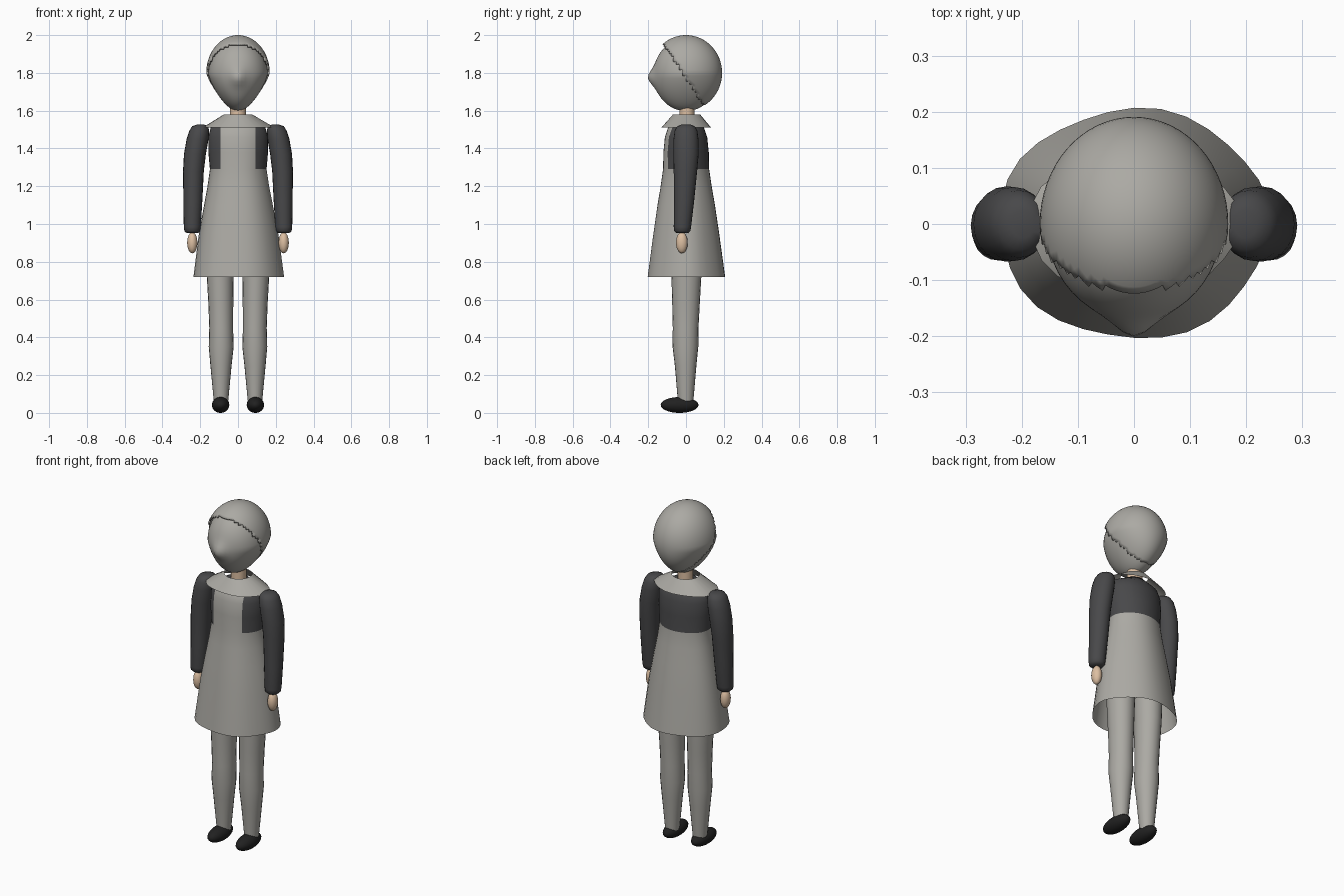
import bpy, bmesh, math
from mathutils import Vector

cube = bpy.data.objects.get("Cube")
if cube:
    bpy.data.objects.remove(cube, do_unlink=True)


def material(name, r, g, b):
    m = bpy.data.materials.new(name)
    m.use_nodes = True
    m.diffuse_color = (r, g, b, 1)
    bsdf = m.node_tree.nodes["Principled BSDF"]
    bsdf.inputs["Base Color"].default_value = (r, g, b, 1)
    bsdf.inputs["Roughness"].default_value = 0.8
    return m


GREY = material("light grey", 0.41, 0.40, 0.37)
DARK = material("dark grey", 0.065, 0.065, 0.068)
BLACK = material("shoe black", 0.015, 0.015, 0.015)
SKIN = material("skin", 0.72, 0.52, 0.36)


def finish(name, bm, mats, angle=50):
    bmesh.ops.recalc_face_normals(bm, faces=bm.faces)
    mesh = bpy.data.meshes.new(name)
    bm.to_mesh(mesh)
    bm.free()
    for m in mats:
        mesh.materials.append(m)
    ob = bpy.data.objects.new(name, mesh)
    bpy.context.collection.objects.link(ob)
    bpy.ops.object.select_all(action="DESELECT")
    ob.select_set(True)
    bpy.context.view_layer.objects.active = ob
    bpy.ops.object.shade_smooth_by_angle(angle=math.radians(angle))
    return ob


def loft(rings, sides, cap_start=True, cap_end=True, ripple=0.0):
    """Join elliptical rings (x, y, z, rx, ry), listed top to bottom."""
    bm = bmesh.new()
    loops = []
    for i, (x, y, z, rx, ry) in enumerate(rings):
        amount = ripple * i / (len(rings) - 1)
        loop = []
        for k in range(sides):
            a = math.tau * k / sides
            s = 1 + amount * math.sin(5 * a + 1)
            loop.append(bm.verts.new((x + rx * s * math.cos(a), y + ry * s * math.sin(a), z)))
        loops.append(loop)
    for a, b in zip(loops, loops[1:]):
        for k in range(sides):
            n = (k + 1) % sides
            bm.faces.new((a[k], a[n], b[n], b[k]))
    if cap_start:
        bm.faces.new(loops[0])
    if cap_end:
        bm.faces.new(loops[-1])
    return bm


def ellipsoid(centre, radii, u=24, v=16):
    bm = bmesh.new()
    bmesh.ops.create_uvsphere(bm, u_segments=u, v_segments=v, radius=1)
    for p in bm.verts:
        p.co = Vector([c + r * q for c, r, q in zip(centre, radii, p.co)])
    return bm


def taper_chin(bm, centre_z):
    for p in bm.verts:
        drop = max(0, centre_z - p.co.z) / 0.2
        p.co.x *= 1 - 0.36 * drop


# Face with a soft pointed nose
bm = ellipsoid((0, 0, 1.79), (0.157, 0.172, 0.192), 48, 32)
taper_chin(bm, 1.79)
for p in bm.verts:
    if p.co.y < 0:
        p.co.y -= 0.03 * math.exp(-(p.co.x / 0.04) ** 2 - ((p.co.z - 1.775) / 0.045) ** 2)
finish("face", bm, [GREY])

# Hair cap, cut along a slope from forehead to nape
bm = ellipsoid((0, 0, 1.8), (0.168, 0.191, 0.2), 64, 40)
taper_chin(bm, 1.8)
front = []
for f in bm.faces:
    c = f.calc_center_median()
    if c.y < -0.12 + 0.647 * (1.96 - c.z):
        front.append(f)
bmesh.ops.delete(bm, geom=front, context="FACES")
hair = finish("hair", bm, [GREY])
shell = hair.modifiers.new("thickness", "SOLIDIFY")
shell.thickness = 0.01
shell.offset = -1

# Neck
finish("neck", loft([(0, 0.005, 1.66, 0.042, 0.04), (0, 0.005, 1.55, 0.042, 0.04)], 24), [SKIN])

# Collar
finish("collar", loft([(0, 0.003, 1.58, 0.075, 0.072), (0, 0, 1.512, 0.188, 0.13)], 24,
                      False, False, 0.02), [GREY])

# Dress with dark blouse and light front bib
bm = loft([
    (0, 0, 1.555, 0.06, 0.055), (0, 0, 1.51, 0.145, 0.095), (0, 0, 1.46, 0.158, 0.112),
    (0, 0, 1.38, 0.158, 0.12), (0, 0, 1.29, 0.15, 0.122), (0, 0, 1.2, 0.163, 0.135),
    (0, 0, 1.1, 0.182, 0.152), (0, 0, 0.95, 0.21, 0.174), (0, 0, 0.72, 0.24, 0.205),
], 32, True, False, 0.02)
for side in (-1, 1):
    upper = [f for f in bm.faces if f.calc_center_median().z > 1.29]
    geom = upper + list({e for f in upper for e in f.edges}) + list({v for f in upper for v in f.verts})
    bmesh.ops.bisect_plane(bm, geom=geom, plane_co=(0.093 * side, 0, 0), plane_no=(1, 0, 0))
for f in bm.faces:
    c = f.calc_center_median()
    bib = abs(c.x) < 0.093 and c.y < -0.03 and c.z < 1.54
    f.material_index = 1 if c.z > 1.29 and not bib else 0
finish("dress", bm, [GREY, DARK])

for side, label in ((1, "left"), (-1, "right")):
    # Sleeve
    finish(label + "_sleeve", loft([
        (side * 0.198, 0, 1.526, 0.02, 0.025), (side * 0.2, 0, 1.518, 0.042, 0.046),
        (side * 0.205, 0, 1.495, 0.052, 0.06), (side * 0.214, 0, 1.45, 0.058, 0.066),
        (side * 0.228, 0, 1.37, 0.058, 0.067), (side * 0.236, -0.003, 1.28, 0.055, 0.062),
        (side * 0.239, -0.01, 1.12, 0.05, 0.053), (side * 0.242, -0.019, 0.985, 0.045, 0.046),
        (side * 0.242, -0.02, 0.963, 0.042, 0.043), (side * 0.242, -0.02, 0.952, 0.03, 0.03),
    ], 20), [DARK])
    # Hand
    finish(label + "_hand", ellipsoid((side * 0.242, -0.022, 0.901), (0.027, 0.031, 0.056)), [SKIN])
    # Leg
    finish(label + "_leg", loft([
        (side * 0.094, 0.002, 0.85, 0.076, 0.082), (side * 0.094, 0.002, 0.72, 0.071, 0.079),
        (side * 0.091, 0, 0.58, 0.066, 0.073), (side * 0.089, -0.002, 0.45, 0.063, 0.068),
        (side * 0.089, -0.003, 0.35, 0.066, 0.068), (side * 0.09, -0.002, 0.25, 0.056, 0.057),
        (side * 0.09, -0.002, 0.05, 0.037, 0.04),
    ], 20), [GREY])
    # Shoe
    finish(label + "_shoe", ellipsoid((side * 0.092, -0.034, 0.042), (0.046, 0.1, 0.042)), [BLACK])
